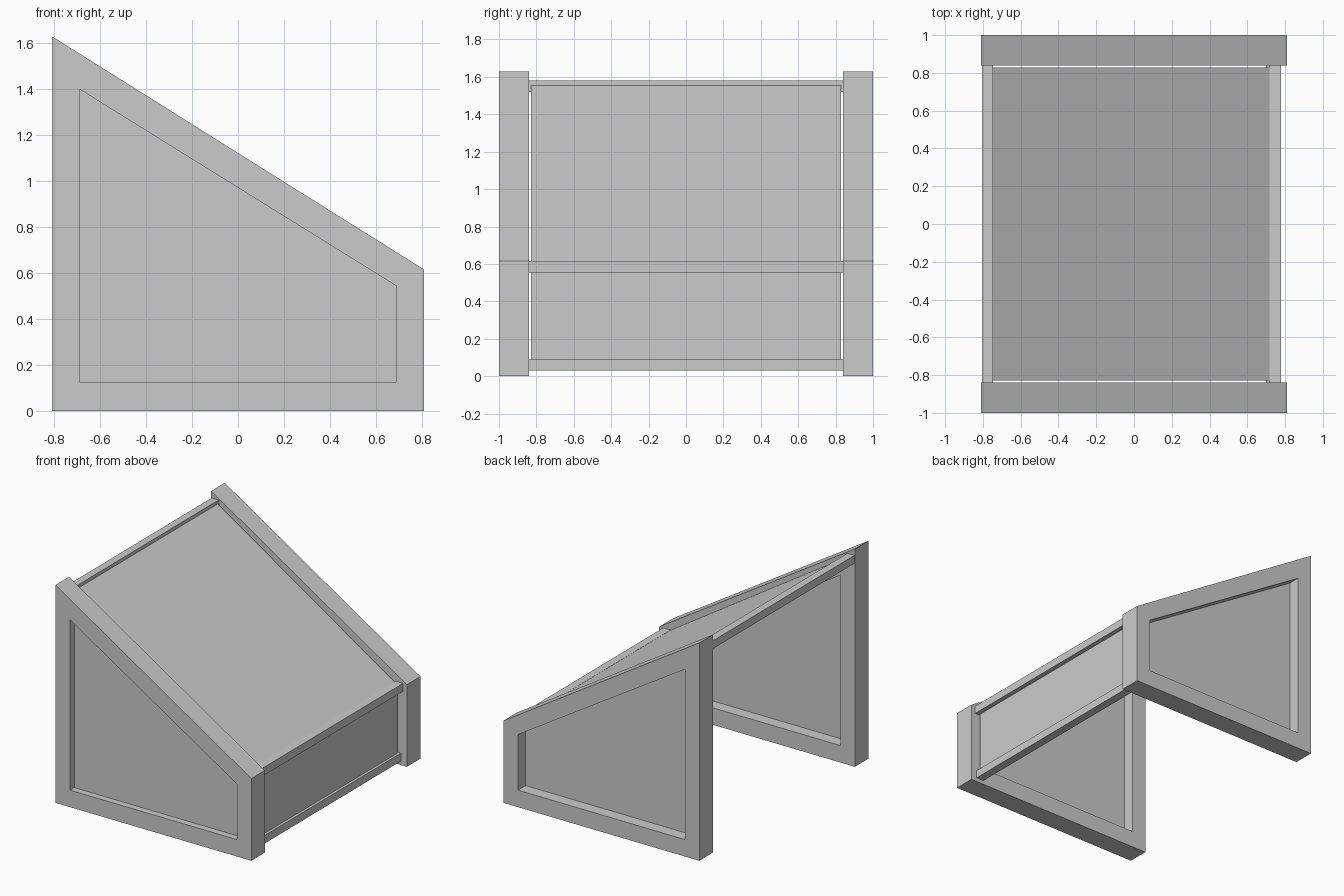
import bpy, bmesh

if "Cube" in bpy.data.objects:
    bpy.data.objects.remove(bpy.data.objects["Cube"])


def extrude_profile(name, pts, y0, y1, hole=None):
    """Extrude an (x, z) outline along y; a hole with matching corners makes a ring."""
    bm = bmesh.new()

    def loop(points, y):
        return [bm.verts.new((x, y, z)) for x, z in points]

    n = len(pts)
    a, b = loop(pts, y0), loop(pts, y1)
    if hole:
        c, d = loop(hole, y0), loop(hole, y1)
    else:
        bm.faces.new(a)
        bm.faces.new(b)
    for i in range(n):
        j = (i + 1) % n
        bm.faces.new((a[i], a[j], b[j], b[i]))
        if hole:
            bm.faces.new((c[i], c[j], d[j], d[i]))
            bm.faces.new((a[i], a[j], c[j], c[i]))
            bm.faces.new((b[i], b[j], d[j], d[i]))
    bmesh.ops.recalc_face_normals(bm, faces=bm.faces[:])
    mesh = bpy.data.meshes.new(name)
    bm.to_mesh(mesh)
    bm.free()
    obj = bpy.data.objects.new(name, mesh)
    bpy.context.collection.objects.link(obj)
    return obj


def rect(x0, x1, z0, z1):
    return [(x0, z0), (x1, z0), (x1, z1), (x0, z1)]


# Sloped end frames, each with a thin infill panel (same offset on both)
outer = [(-0.81, 0), (0.81, 0), (0.81, 0.615), (-0.81, 1.63)]
inner = [(-0.69, 0.127), (0.69, 0.127), (0.69, 0.543), (-0.69, 1.40)]
for side, y in (("front", -1.0), ("back", 0.84)):
    extrude_profile(side + "_frame", outer, y, y + 0.16, inner)
    extrude_profile(side + "_infill_panel", inner, y + 0.05, y + 0.07)

# Cross rails joining the two frames
rails = {
    "top_back_rail": rect(-0.805, -0.747, 1.52, 1.58),
    "top_front_rail": rect(0.717, 0.777, 0.555, 0.615),
    "bottom_rail": rect(0.698, 0.762, 0.03, 0.09),
}
for name, profile in rails.items():
    extrude_profile(name, profile, -0.84, 0.84)

# Sloped roof panel and low end panel, slightly narrower than the rails
roof = [(-0.775, 1.553), (0.74, 0.579), (0.74, 0.599), (-0.775, 1.573)]
extrude_profile("roof_panel", roof, -0.828, 0.828)
extrude_profile("low_end_panel", rect(0.725, 0.742, 0.06, 0.585), -0.828, 0.828)
